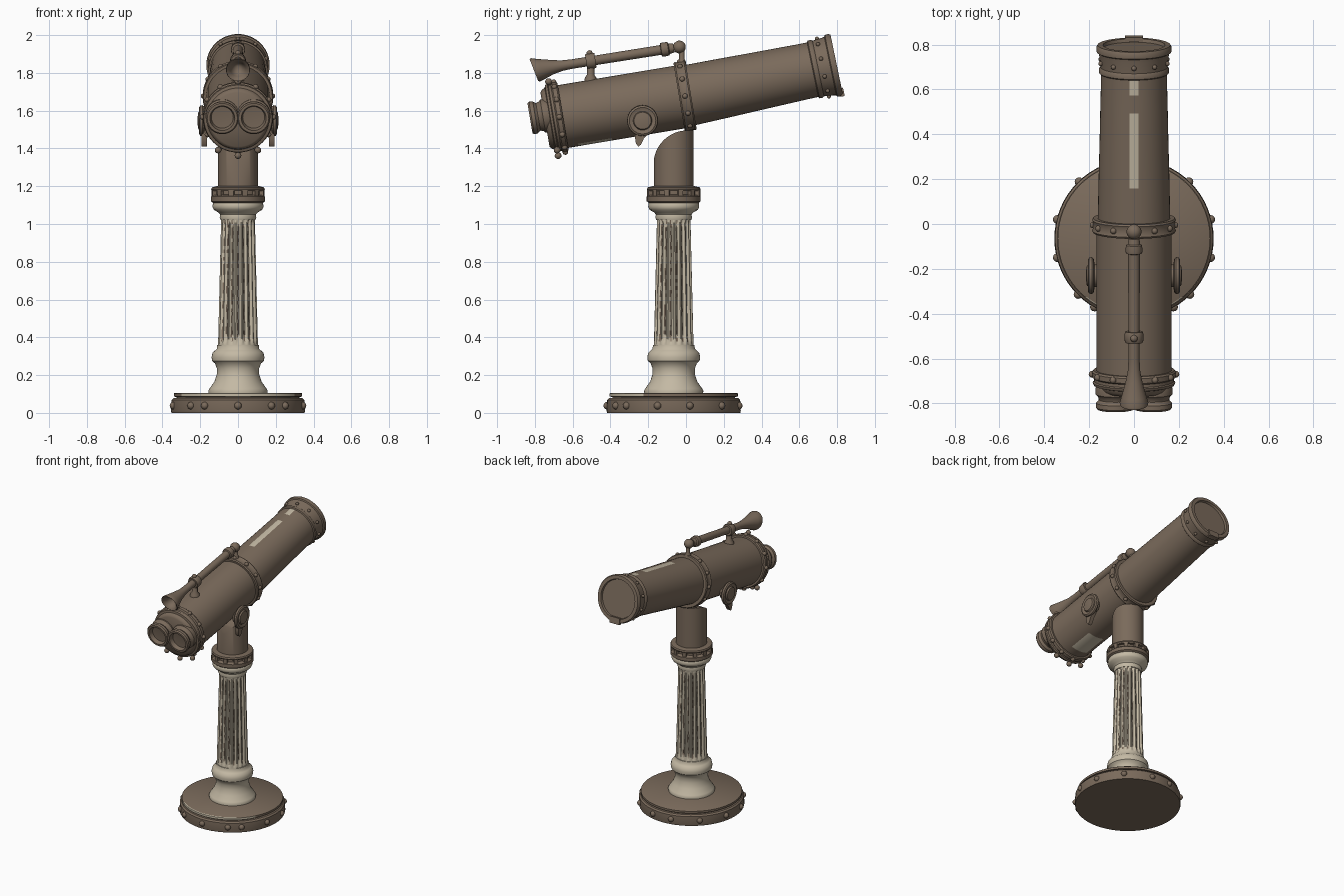
import bpy, bmesh, math, random
from mathutils import Matrix, Vector

if "Cube" in bpy.data.objects:
    bpy.data.objects.remove(bpy.data.objects["Cube"])

random.seed(4)
PI = math.pi


def material(name, col):
    m = bpy.data.materials.new(name)
    m.diffuse_color = (*col, 1)
    m.use_nodes = True
    m.node_tree.nodes["Principled BSDF"].inputs["Base Color"].default_value = m.diffuse_color
    return m


BROWN = material("weathered brown", (0.195, 0.145, 0.105))
CREAM = material("worn cream", (0.55, 0.485, 0.37))


def finish(name, bm, mat, mtx=Matrix(), angle=40):
    bmesh.ops.remove_doubles(bm, verts=bm.verts, dist=1e-5)
    bmesh.ops.recalc_face_normals(bm, faces=bm.faces)
    me = bpy.data.meshes.new(name)
    bm.to_mesh(me)
    bm.free()
    ob = bpy.data.objects.new(name, me)
    bpy.context.collection.objects.link(ob)
    me.materials.append(mat)
    ob.matrix_world = mtx
    bpy.ops.object.select_all(action='DESELECT')
    ob.select_set(True)
    bpy.context.view_layer.objects.active = ob
    bpy.ops.object.shade_smooth_by_angle(angle=math.radians(angle))
    return ob


def lathe(name, prof, mat, mtx=Matrix(), n=48, shape=None):
    """Revolve (radius, height) points round local z; shape scales the radius."""
    bm = bmesh.new()
    rings = []
    for r, s in prof:
        ring = []
        for i in range(n):
            a = 2 * PI * i / n
            q = r * (shape(i, s) if shape else 1)
            ring.append(bm.verts.new((q * math.cos(a), q * math.sin(a), s)))
        rings.append(ring)
    for a, b in zip(rings, rings[1:]):
        for i in range(n):
            j = (i + 1) % n
            bm.faces.new((a[i], a[j], b[j], b[i]))
    return finish(name, bm, mat, mtx)


def paint(ob, mat, rule):
    ob.data.materials.append(mat)
    for p in ob.data.polygons:
        if rule(p):
            p.material_index = 1


def balls(name, pts, r, mat, mtx=Matrix()):
    bm = bmesh.new()
    for p in pts:
        bmesh.ops.create_uvsphere(bm, u_segments=12, v_segments=8, radius=r,
                                  matrix=Matrix.Translation(p))
    return finish(name, bm, mat, mtx, 60)


def around(r, s, n, start=0):
    return [(r * math.cos(start + 2 * PI * i / n), r * math.sin(start + 2 * PI * i / n), s)
            for i in range(n)]


def axis(loc, deg):
    # local z runs along the sight line, local -y points up
    return Matrix.Translation(loc) @ Matrix.Rotation(math.radians(deg - 90), 4, 'X')


# ---- base
CY = -0.065
P = Matrix.Translation((0, CY, 0))
lathe("base_plate", [(0, 0), (.352, 0), (.355, .01), (.352, .068), (.342, .078), (0, .078)], BROWN, P, 64)
top = lathe("base_top", [(0, .07), (.325, .07), (.325, .084), (.34, .087), (.34, .102), (.335, .106), (0, .106)],
            BROWN, P, 64)
paint(top, CREAM, lambda p: p.normal.y < -.5 and p.center.z > .085)
degs = [-90] + [d for a in (-60, -45, -14, 14, 46, 78) for d in (a, 180 - a)]
balls("base_rivets", [(.352 * math.cos(math.radians(d)), .352 * math.sin(math.radians(d)), .038) for d in degs],
      .02, BROWN, P)

# ---- pillar
lathe("pillar_foot", [(0, .1), (.155, .1), (.157, .118), (.15, .13), (.125, .165), (.112, .205), (.112, .235),
                      (.122, .262), (.137, .275), (.14, .295), (.135, .318), (.122, .33), (.112, .34),
                      (.11, .36), (0, .36)], CREAM, P)


def flute(i, s):
    k = i % 6
    depth = max(0, min(1, (s - .36) / .03, (1.035 - s) / .03))
    return 1 - depth * (0, .0, .07, .12, .12, .07)[k]


zs = [.34 + .7 * i / 36 for i in range(37)]
shaft = lathe("fluted_shaft", [(.106 - .017 * (z - .34) / .7, z) for z in zs], CREAM, P, 108, flute)
# dirt broken up along the groove bottoms
paint(shaft, BROWN, lambda p: (p.index % 108) % 6 in (2, 3) and .37 < p.center.z < 1.02 and random.random() < .5)
lathe("pillar_capital", [(0, 1.02), (.092, 1.02), (.097, 1.035), (.094, 1.05), (.105, 1.062), (.128, 1.075),
                         (.135, 1.09), (.133, 1.11), (.12, 1.125), (0, 1.125)], CREAM, P)

# ---- collar with slots
lathe("collar", [(0, 1.11), (.13, 1.11), (.143, 1.12), (.143, 1.145), (.135, 1.153), (.122, 1.155), (.122, 1.174),
                 (.138, 1.176), (.142, 1.184), (.138, 1.194), (.112, 1.2), (0, 1.2)], BROWN, P)
bm = bmesh.new()
for i in range(12):
    bmesh.ops.create_cube(bm, size=1, matrix=Matrix.Rotation(PI * (i + .5) / 6, 4, 'Z')
                          @ Matrix.Translation((.13, 0, 1.164)) @ Matrix.Diagonal((.024, .026, .03, 1)))
finish("collar_posts", bm, BROWN, P)

# ---- neck with rounded saddle top
bm = bmesh.new()
N = 64
lo, hi = [], []
for i in range(N):
    a = 2 * PI * i / N
    x, y = .105 * math.sin(a), .105 * math.cos(a)
    t = min(1, max(0, (.07 - y) / .178))
    lo.append(bm.verts.new((x, y, 1.18)))
    hi.append(bm.verts.new((x, y, 1.31 + .185 * math.sqrt(1 - t * t))))
for i in range(N):
    j = (i + 1) % N
    bm.faces.new((lo[i], lo[j], hi[j], hi[i]))
for i in range(1, N // 2 - 1):
    bm.faces.new((hi[i], hi[i + 1], hi[N - i - 1], hi[N - i]))
bm.faces.new((hi[0], hi[1], hi[N - 1]))
bm.faces.new((hi[N // 2], hi[N // 2 - 1], hi[N // 2 + 1]))
finish("neck", bm, BROWN, P)

# ---- main tube
B = axis((0, -.005, 1.677), 9.5)
F = axis((0, -.005, 1.677), 11.7)
rear = lathe("rear_tube", [(0, -.7), (.168, -.7), (.168, -.6), (.168, -.42), (.168, 0), (0, 0)], BROWN, B)
paint(rear, CREAM, lambda p: -.6 < p.center.z < -.42 and p.center.y > .155 and abs(p.normal.z) < .5)
front = lathe("front_tube", [(0, 0), (.162, 0), (.158, .2), (.153, .4), (.15, .54), (.148, .62), (.147, .72),
                             (0, .72)], BROWN, F)
paint(front, CREAM, lambda p: abs(p.center.x) < .02 and p.center.y < -.1
      and (.2 < p.center.z < .54 or p.center.z > .62) and abs(p.normal.z) < .5)
lathe("front_cap", [(0, .69), (.15, .69), (.156, .695), (.156, .712), (.15, .72), (.155, .77), (.158, .785),
                    (.167, .79), (.168, .81), (.162, .82), (.138, .82), (.134, .805), (0, .805)], BROWN, F)
balls("front_cap_bolts", around(.156, .745, 10, PI / 10), .011, BROWN, F)
bm = bmesh.new()
bmesh.ops.create_cube(bm, size=1, matrix=Matrix.Translation((0, .148, .818)) @ Matrix.Diagonal((.08, .045, .02, 1)))
finish("front_cap_catch", bm, BROWN, F)

# ---- bands and bolts
lathe("middle_band", [(.15, -.032), (.182, -.032), (.187, -.024), (.183, -.015), (.183, .015), (.187, .024),
                      (.182, .032), (.15, .032)], BROWN, B)
balls("middle_band_bolts", around(.183, 0, 12), .014, BROWN, B)
lathe("rear_band", [(.15, -.655), (.18, -.655), (.187, -.663), (.187, -.685), (.178, -.692), (.178, -.705),
                    (.184, -.71), (.18, -.722), (.165, -.726), (.16, -.74), (.145, -.752), (0, -.752)], BROWN, B)
balls("rear_band_bolts", around(.187, -.674, 12), .015, BROWN, B)
balls("rear_band_screws", [(.105, .17, -.715), (-.105, .17, -.715), (0, .2, -.715), (0, -.195, -.7)], .018, BROWN, B)

# ---- eyepieces
for side, sx in (("left", -1), ("right", 1)):
    lathe(side + "_eyepiece", [(0, -.72), (.084, -.72), (.089, -.735), (.089, -.76), (.078, -.77), (.074, -.785),
                               (.08, -.795), (.086, -.8), (.087, -.82), (.08, -.829), (.066, -.829),
                               (.058, -.8), (0, -.795)], BROWN, B @ Matrix.Translation((sx * .083, -.02, 0)), 32)

    # ---- side pivot knobs with teardrop levers
    K = Matrix.Translation((sx * .15, -.23, 1.547)) @ Matrix.Rotation(sx * PI / 2, 4, 'Y')
    lathe(side + "_pivot", [(0, 0), (.05, 0), (.05, .025), (.076, .03), (.082, .038), (.08, .05), (.07, .056),
                            (.055, .05), (.05, .05), (.045, .06), (.02, .064), (0, .064)], BROWN, K, 32)
    bm = bmesh.new()
    outline = [(-.27, 1.5), (-.27, 1.46), (-.265, 1.425), (-.252, 1.41), (-.238, 1.42), (-.222, 1.455),
               (-.195, 1.48), (-.2, 1.52)]
    a = [bm.verts.new((sx * .165, y, z)) for y, z in outline]
    b = [bm.verts.new((sx * .192, y, z)) for y, z in outline]
    bm.faces.new(a)
    bm.faces.new(b)
    for i in range(len(a)):
        j = (i + 1) % len(a)
        bm.faces.new((a[i], a[j], b[j], b[i]))
    finish(side + "_lever", bm, BROWN)

# ---- finder scope on top
S = axis((0, -.035, 1.937), 9)
finder = lathe("finder_tube", [(0, -.66), (.04, -.755), (.05, -.772), (.062, -.78), (.064, -.77), (.055, -.74),
                               (.038, -.68), (.028, -.63), (.025, -.58), (.026, -.1), (.036, -.097), (.038, -.085),
                               (.036, -.06), (.028, -.055), (.024, -.03), (0, -.03)], BROWN, S, 24)
for v in finder.data.vertices:      # slanted mouth
    if v.co.z < -.7:
        v.co.z += .22 * v.co.y
balls("finder_knob", [(0, 0, 0)], .034, BROWN, S)
lathe("finder_clamp", [(.02, -.5), (.038, -.5), (.042, -.49), (.042, -.46), (.038, -.45), (.02, -.45)], BROWN, S, 24)
balls("finder_clamp_screw", [(0, -.042, -.475)], .016, BROWN, S)


def post(name, y, z0, z1, r):
    lathe(name, [(0, z0), (r * 1.7, z0), (r * 1.5, z0 + .02), (r, z0 + .035), (r, z1), (0, z1)], BROWN,
          Matrix.Translation((0, y, 0)), 16)


post("finder_rear_post", -.505, 1.755, 1.87, .02)
post("finder_front_post", -.022, 1.84, 1.93, .014)
